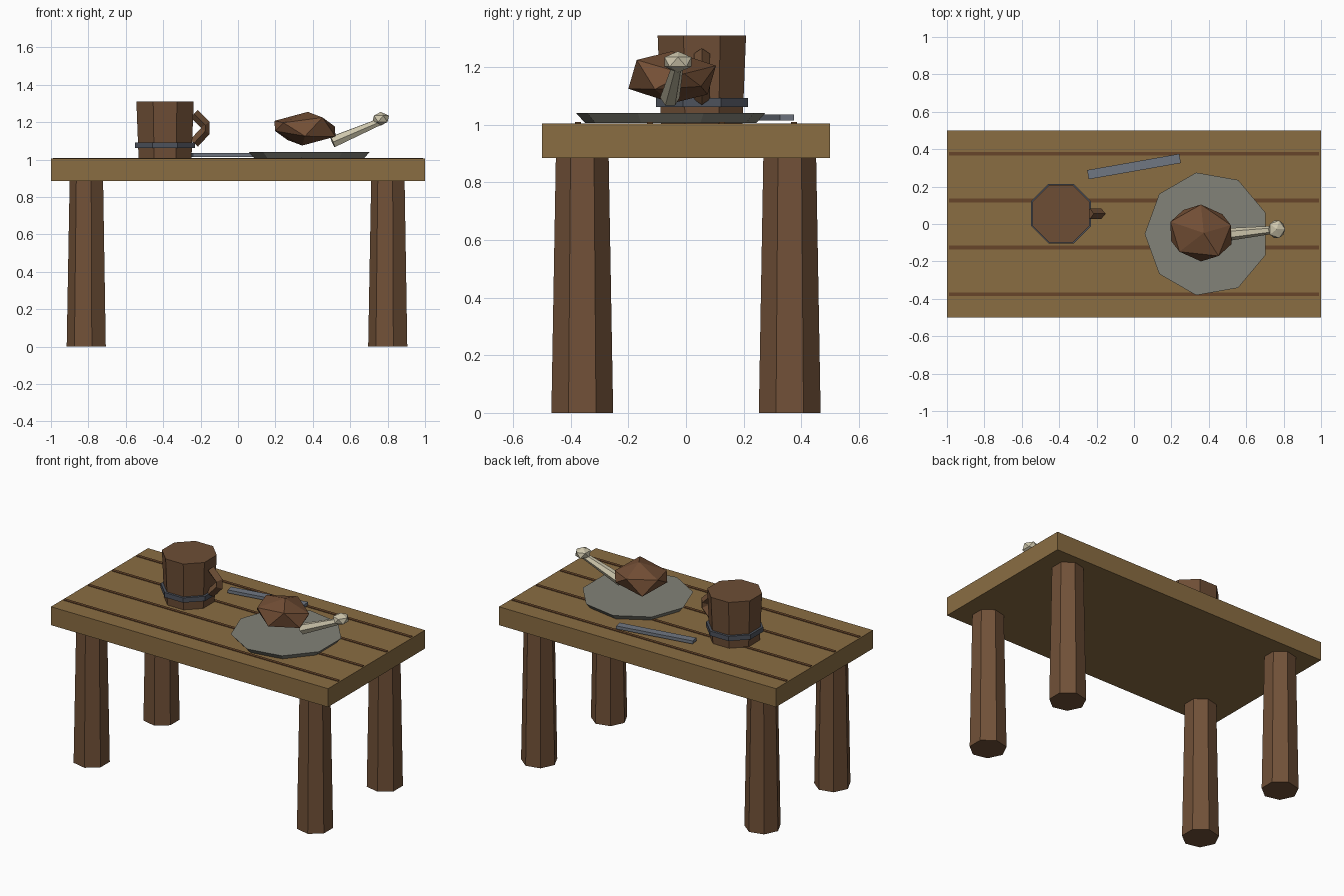
import bpy, bmesh, math
from mathutils import Matrix, Vector

old = bpy.data.objects.get("Cube")
if old:
    bpy.data.objects.remove(old, do_unlink=True)


def material(name, *rgb):
    m = bpy.data.materials.new(name)
    m.use_nodes = True
    m.diffuse_color = (*rgb, 1)
    m.node_tree.nodes["Principled BSDF"].inputs["Base Color"].default_value = (*rgb, 1)
    return m


OAK = material("oak", .255, .153, .055)
GROOVE = material("dark_groove", .135, .06, .023)
LEG_WOOD = material("leg_wood", .165, .082, .039)
MUG_WOOD = material("mug_wood", .155, .076, .036)
IRON = material("dark_iron", .075, .085, .107)
STEEL = material("steel", .162, .184, .223)
PEWTER = material("pewter", .223, .223, .188)
MEAT = material("roast_meat", .171, .077, .036)
BONE = material("bone", .61, .56, .41)


def finish(name, bm, mat):
    bmesh.ops.recalc_face_normals(bm, faces=bm.faces[:])
    mesh = bpy.data.meshes.new(name)
    bm.to_mesh(mesh)
    bm.free()
    mesh.materials.append(mat)
    ob = bpy.data.objects.new(name, mesh)
    bpy.context.collection.objects.link(ob)
    return ob


def box(name, center, size, mat, turn=0):
    bm = bmesh.new()
    bmesh.ops.create_cube(bm, size=1, matrix=Matrix.Translation(center)
                          @ Matrix.Rotation(turn, 4, 'Z') @ Matrix.Diagonal((*size, 1)))
    return finish(name, bm, mat)


def prism(name, sides, start, end, r0, r1, mat, turn=0):
    """Capped tapered prism; the first corner points along +x before turning."""
    start, end = Vector(start), Vector(end)
    axis = end - start
    spin = axis.to_track_quat('Z', 'Y').to_matrix() if axis.xy.length > 1e-6 else Matrix.Identity(3)
    bm = bmesh.new()
    rings = []
    for p, r in ((start, r0), (end, r1)):
        angles = [turn + math.tau * i / sides for i in range(sides)]
        rings.append([bm.verts.new(p + spin @ Vector((r * math.cos(a), r * math.sin(a), 0)))
                      for a in angles])
    for i in range(sides):
        j = (i + 1) % sides
        bm.faces.new((rings[0][i], rings[0][j], rings[1][j], rings[1][i]))
    bm.faces.new(rings[0][::-1])
    bm.faces.new(rings[1])
    return finish(name, bm, mat)


# Table: slab, plank grooves and four seven-sided legs
box("tabletop", (0, 0, .945), (2, 1, .12), OAK)
for i in range(4):
    box(f"plank_groove_{i + 1}", (0, -.375 + .25 * i, 1.006), (1.98, .02, .006), GROOVE)
for sx, side in ((1, "left"), (-1, "right")):
    for sy, end in ((-1, "front"), (1, "back")):
        x, y = .806 * sx, .36 * sy
        prism(f"{end}_{side}_leg", 7, (x, y, 0), (x, y, .89), .11, .094, LEG_WOOD, math.pi)

# Mug: octagonal body, iron band and bent handle
mx, my, eighth = -.39, .055, math.pi / 8
prism("mug_body", 8, (mx, my, 1.005), (mx, my, 1.31), .153, .166, MUG_WOOD, eighth)
prism("mug_band", 8, (mx, my, 1.061), (mx, my, 1.092), .173, .173, IRON, eighth)

path = [Vector(p) for p in ((-.235, my, 1.246), (-.175, my, 1.186),
                            (-.175, my, 1.152), (-.235, my, 1.088))]
bm = bmesh.new()
rings = []
for i, p in enumerate(path):
    along = (path[min(i + 1, 3)] - path[max(i - 1, 0)]).normalized()
    across = Vector((0, 1, 0))
    outward = along.cross(across)
    rings.append([bm.verts.new(p + .028 * d) for d in (outward, across, -outward, -across)])
for a, b in zip(rings, rings[1:]):
    for i in range(4):
        j = (i + 1) % 4
        bm.faces.new((a[i], a[j], b[j], b[i]))
bm.faces.new(rings[0])
bm.faces.new(rings[-1])
finish("mug_handle", bm, MUG_WOOD)

# Knife and plate
box("knife", (0, .307, 1.025), (.5, .05, .02), STEEL, math.radians(10))
prism("plate", 9, (.39, -.053, 1.006), (.39, -.053, 1.04), .302, .333, PEWTER, math.pi)

# Roast: faceted lump from six opposite pairs of corners
bm = bmesh.new()
center = Vector((.358, -.048, 1.165))
for corner in ((.015, 0, .09), (-.163, .06, .042), (.16, .042, .012),
               (.094, -.123, .06), (-.115, -.1, .032), (0, .152, .04)):
    for s in (1, -1):
        bm.verts.new(center + s * Vector(corner))
bmesh.ops.convex_hull(bm, input=bm.verts[:])
finish("roast", bm, MEAT)

# Bone shaft and its knob
prism("bone_shaft", 6, (.505, -.056, 1.094), (.765, -.029, 1.205), .034, .02, BONE)
bm = bmesh.new()
bmesh.ops.create_icosphere(bm, subdivisions=1, radius=1, matrix=Matrix.Translation((.763, -.028, 1.218))
                           @ Matrix.Diagonal((.05, .055, .037, 1)))
finish("bone_knob", bm, BONE)
